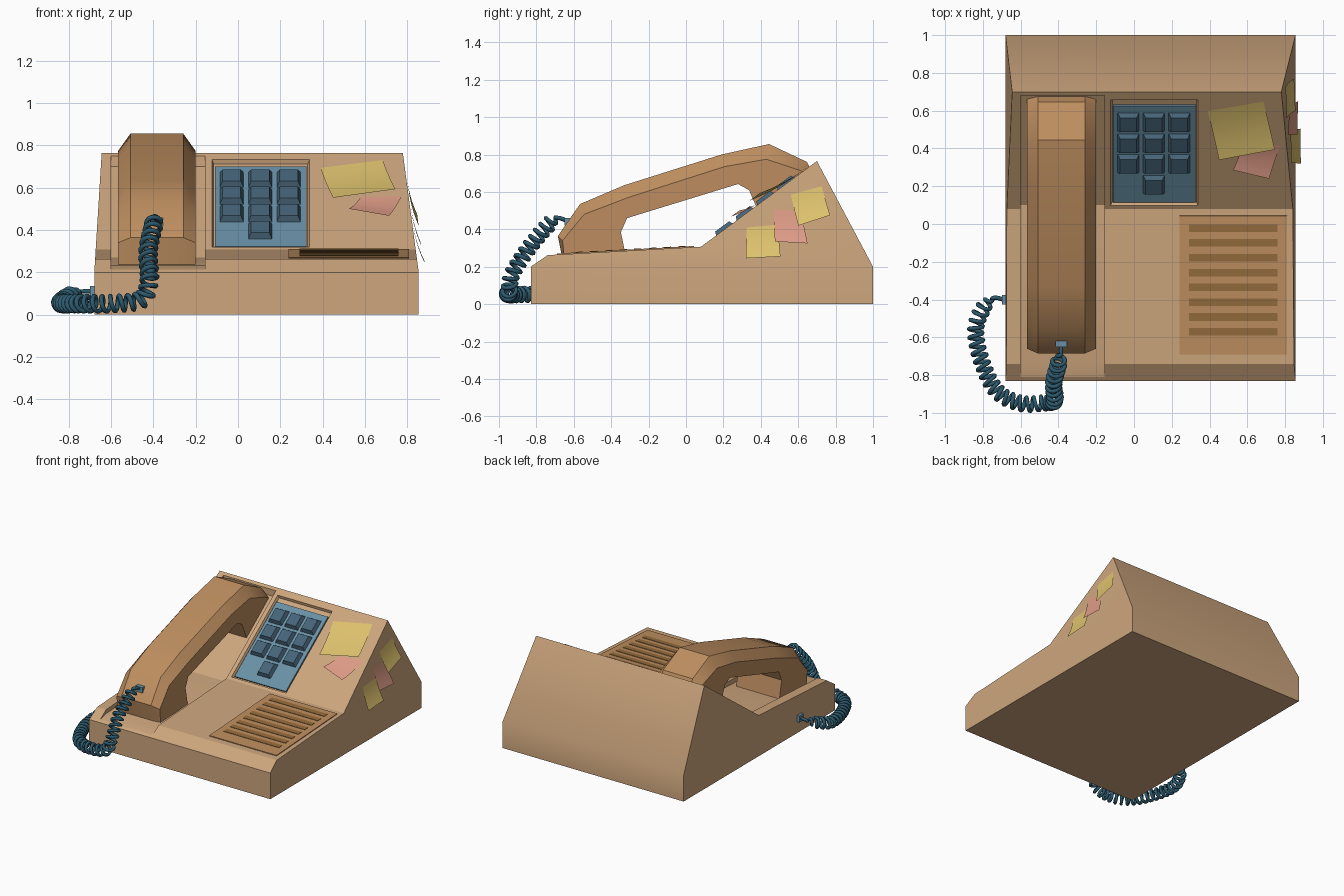
import bpy, bmesh, math
from mathutils import Vector, Matrix

if "Cube" in bpy.data.objects:
    bpy.data.objects.remove(bpy.data.objects["Cube"])

def mat(name, rgb):
    m = bpy.data.materials.new(name)
    m.diffuse_color = (*rgb, 1)
    m.use_nodes = True
    m.node_tree.nodes["Principled BSDF"].inputs["Base Color"].default_value = m.diffuse_color
    return m

TAN = mat("tan_plastic", (0.61, 0.38, 0.205))
DARK_TAN = mat("handset_plastic", (0.51, 0.27, 0.115))
SLAT = mat("slat_brown", (0.30, 0.15, 0.045))
PLATE = mat("plate_blue", (0.14, 0.28, 0.38))
KEY = mat("key_blue", (0.061, 0.127, 0.188))
CORD = mat("cord_blue", (0.026, 0.102, 0.156))
YELLOW = mat("note_yellow", (0.73, 0.54, 0.155))
PINK = mat("note_pink", (0.73, 0.33, 0.24))

def make(name, verts, faces, material, angle=30):
    me = bpy.data.meshes.new(name)
    me.from_pydata([tuple(v) for v in verts], [], faces)
    bm = bmesh.new()
    bm.from_mesh(me)
    bmesh.ops.recalc_face_normals(bm, faces=bm.faces)
    bm.to_mesh(me)
    bm.free()
    ob = bpy.data.objects.new(name, me)
    bpy.context.collection.objects.link(ob)
    me.materials.append(material)
    smooth(ob, angle)
    return ob

def activate(ob):
    bpy.ops.object.select_all(action='DESELECT')
    ob.select_set(True)
    bpy.context.view_layer.objects.active = ob

def smooth(ob, angle):
    activate(ob)
    bpy.ops.object.shade_smooth_by_angle(angle=math.radians(angle))

def loft(name, rings, material, caps=None, angle=30):
    """Join closed rings of equal length and cap both ends."""
    n = len(rings[0])
    caps = caps or [list(range(n))]
    faces = [(r*n + i, r*n + (i+1) % n, (r+1)*n + (i+1) % n, (r+1)*n + i)
             for r in range(len(rings) - 1) for i in range(n)]
    for c in caps:
        faces += [tuple(c), tuple(i + (len(rings)-1)*n for i in c)]
    return make(name, [v for r in rings for v in r], faces, material, angle)

def block(name, frame, x, y, z, material, inset=0.0):
    """Box spanning x, y, z ranges in a frame, its top inset on all sides."""
    def ring(d, h):
        return [frame @ Vector(p) for p in ((x[0]+d, y[0]+d, h), (x[1]-d, y[0]+d, h),
                                            (x[1]-d, y[1]-d, h), (x[0]+d, y[1]-d, h))]
    return loft(name, [ring(0, z[0]), ring(inset, z[1])], material)

def cut(ob, cutter):
    cutter.hide_render = True
    m = ob.modifiers.new("cut", 'BOOLEAN')
    m.operation, m.solver, m.object = 'DIFFERENCE', 'EXACT', cutter
    activate(ob)
    bpy.ops.object.modifier_apply(modifier=m.name)
    bpy.data.objects.remove(cutter)

# Frames lying on the sloping panel and on the flat front deck
def panel_frame(y0, z0, y1, z1):
    return Matrix.Translation((0, y0, z0)) @ Matrix.Rotation(math.atan2(z1-z0, y1-y0), 4, 'X')

SLOPE = panel_frame(0.08, 0.307, 0.70, 0.765)
DECK = panel_frame(-0.74, 0.262, 0.08, 0.307)
ID = Matrix()
def sv(y):
    return (y - 0.08) / 0.804

# Body: wedge whose sides lean in above the skirt
def right_x(z):
    return 0.855 - 0.075 * max(0, z - 0.2) / 0.565
def left_x(z):
    return -0.68 + 0.035 * max(0, z - 0.2) / 0.565
prof = [(-0.83, 0), (-0.83, 0.2), (-0.74, 0.262), (0.08, 0.307), (0.70, 0.765), (1, 0.2), (1, 0)]
body = loft("body", [[(f(z), y, z) for y, z in prof] for f in (left_x, right_x)], TAN,
            caps=[[1, 2, 3, 4, 5], [0, 1, 5, 6]])

# Cradle trough and keypad well
trough = [(-0.9, 0.19), (-0.74, 0.232), (0.1, 0.27), (0.68, 0.70), (0.68, 1), (-0.9, 1)]
cut(body, loft("trough_cutter", [[(x, y, z) for y, z in trough] for x in (-0.60, -0.155)], TAN))
cut(body, block("keypad_cutter", SLOPE, (-0.115, 0.33), (sv(0.105), sv(0.65)), (-0.02, 0.05), TAN, -0.03))
smooth(body, 35)

# Keypad plate and ten keys
block("keypad_plate", SLOPE, (-0.11, 0.325), (sv(0.11), sv(0.62)), (-0.025, -0.008), PLATE)
for i, (cx, cy) in enumerate([(x, y) for y in (0.535, 0.425, 0.315) for x in (-0.03, 0.105, 0.24)]
                             + [(0.105, 0.205)]):
    v = sv(cy)
    block(f"key_{i+1}", SLOPE, (cx-0.057, cx+0.057), (v-0.06, v+0.06), (-0.01, 0.02), KEY, 0.014)

# Speaker grille
block("grille_plate", DECK, (0.24, 0.81), (0.05, 0.785), (-0.01, 0.006), DARK_TAN)
for i in range(8):
    c = 0.17 + i * 0.0785
    block(f"grille_slat_{i+1}", DECK, (0.29, 0.76), (c-0.02, c+0.02), (0, 0.009), SLAT)

# Handset: chamfered outline, top edge lower at the sides
under = [(0.39, 0.487), (0.337, 0.61), (0.278, 0.642), (-0.315, 0.46), (-0.348, 0.385), (-0.32, 0.247)]
crown = [(-0.66, 0.237), (-0.685, 0.364), (-0.567, 0.535), (-0.33, 0.636), (0.19, 0.80),
         (0.444, 0.856), (0.647, 0.76), (0.675, 0.70)]
side = [(-0.65, 0.237), (-0.66, 0.34), (-0.545, 0.48), (-0.31, 0.57), (0.205, 0.735),
        (0.43, 0.775), (0.61, 0.715), (0.66, 0.69)]
loft("handset", [[(-0.384 + dx, y, z) for y, z in top + under]
                 for dx, top in ((-0.183, side), (-0.125, crown), (0.125, crown), (0.183, side))],
     DARK_TAN, angle=35)

# Cord sockets
block("body_socket", ID, (-0.70, -0.67), (-0.425, -0.375), (0.085, 0.135), PLATE)
block("handset_socket", ID, (-0.415, -0.355), (-0.65, -0.61), (0.42, 0.46), PLATE)

# Coiled cord: helix around a smoothed path
ctrl = [Vector(p) for p in (
    (-0.69, -0.40, 0.11), (-0.76, -0.40, 0.105), (-0.835, -0.53, 0.06), (-0.815, -0.70, 0.052),
    (-0.73, -0.88, 0.052), (-0.60, -0.95, 0.052), (-0.46, -0.945, 0.07), (-0.42, -0.93, 0.16),
    (-0.425, -0.84, 0.30), (-0.40, -0.74, 0.42), (-0.388, -0.685, 0.46), (-0.385, -0.63, 0.44))]

def spline(t):
    i = min(int(t), len(ctrl) - 2)
    u = t - i
    p = [ctrl[max(0, min(len(ctrl) - 1, i + k))] for k in (-1, 0, 1, 2)]
    return 0.5 * (2*p[1] + (p[2]-p[0])*u + (2*p[0]-5*p[1]+4*p[2]-p[3])*u*u
                  + (3*p[1]-p[0]-3*p[2]+p[3])*u**3)

pts, phase, last, N = [], 0.0, ctrl[0], 700
normal = Vector((0, 0, 1))
for k in range(N + 1):
    t = (len(ctrl) - 1) * k / N
    p = spline(t)
    tan = (spline(min(t + 0.02, len(ctrl) - 1)) - spline(max(t - 0.02, 0))).normalized()
    normal = (normal - tan * normal.dot(tan)).normalized()
    phase += (p - last).length / 0.042 * 2 * math.pi
    last = p
    r = 0.036 * max(0, min(1, (t - 0.8) / 0.6, (len(ctrl) - 2 - t) / 0.8))
    pts.append(p + r * (math.cos(phase) * normal + math.sin(phase) * tan.cross(normal)))
cu = bpy.data.curves.new("cord", 'CURVE')
cu.dimensions = '3D'
cu.bevel_depth, cu.bevel_resolution, cu.use_fill_caps = 0.0115, 1, True
sp = cu.splines.new('POLY')
sp.points.add(len(pts) - 1)
for q, p in zip(sp.points, pts):
    q.co = (*p, 1)
cu.materials.append(CORD)
bpy.context.collection.objects.link(bpy.data.objects.new("cord", cu))

# Paper notes curling away from the surface at their lower edge
def note(name, corners, out, lift, material):
    tl, tr, br, bl = [Vector(c) for c in corners]
    verts, n = [], 5
    for i in range(n + 1):
        u = i / n
        off = Vector(out) * (0.004 + lift * u * u)
        verts += [tl.lerp(bl, u) + off, tr.lerp(br, u) + off]
    make(name, verts, [(2*i, 2*i+1, 2*i+3, 2*i+2) for i in range(n)], material, 60)

def on_slope(pts):
    return [(x, y, 0.307 + (y - 0.08) * 0.7387) for x, y in pts]
def on_side(pts):
    return [(right_x(z), y, z) for y, z in pts]

up = (0, -0.594, 0.804)
note("panel_note_yellow", on_slope([(0.39, 0.60), (0.685, 0.65), (0.745, 0.42), (0.45, 0.365)]), up, 0.04, YELLOW)
note("panel_note_pink", on_slope([(0.58, 0.41), (0.775, 0.42), (0.715, 0.26), (0.525, 0.305)]), up, 0.03, PINK)
note("side_note_low", on_side([(0.325, 0.41), (0.49, 0.425), (0.505, 0.255), (0.32, 0.245)]), (1, 0, 0), 0.03, YELLOW)
note("side_note_mid", on_side([(0.47, 0.51), (0.615, 0.49), (0.65, 0.325), (0.475, 0.335)]), (1, 0, 0), 0.025, PINK)
note("side_note_high", on_side([(0.56, 0.585), (0.725, 0.63), (0.77, 0.475), (0.60, 0.42)]), (1, 0, 0), 0.025, YELLOW)
